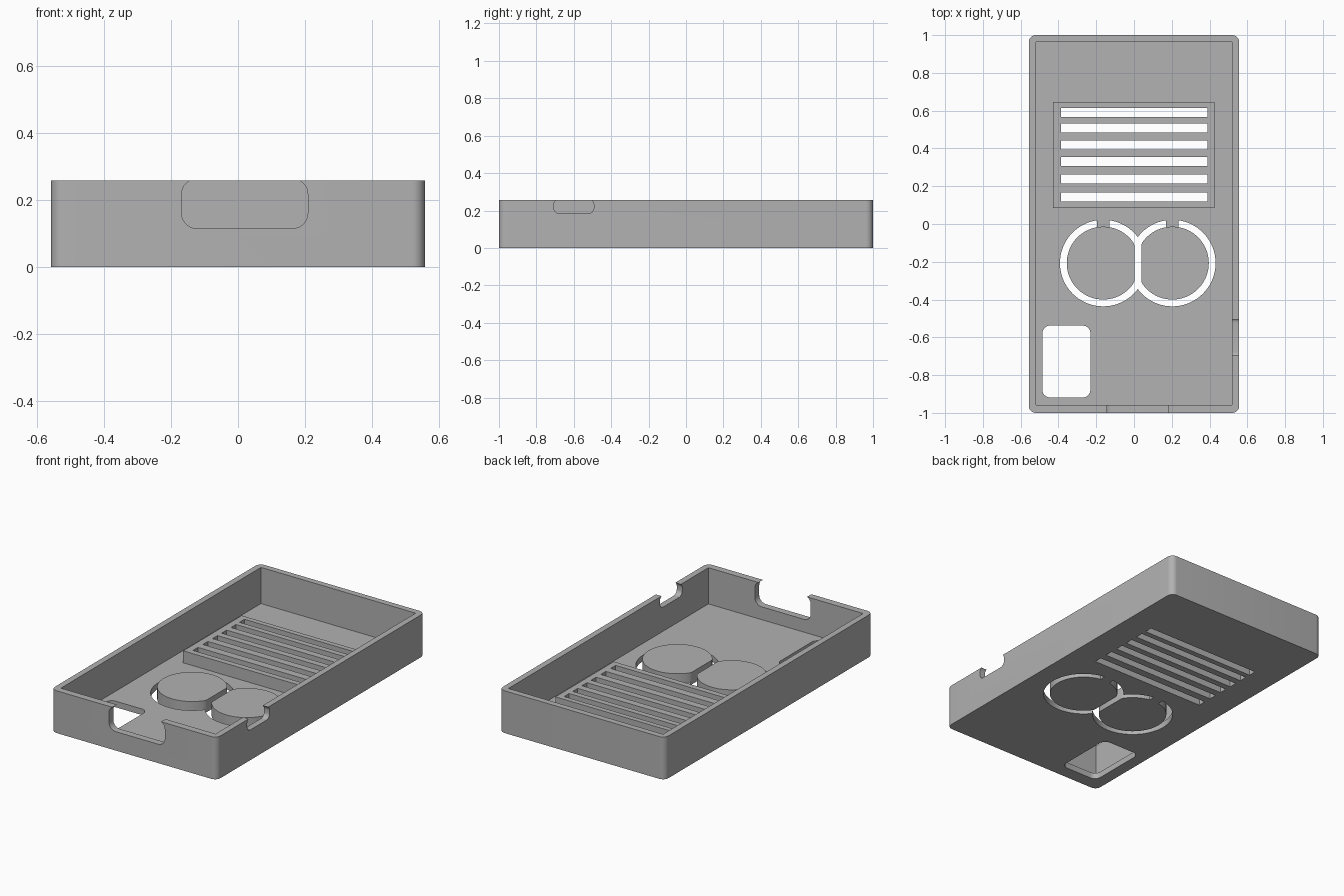
import bpy
import bmesh
from math import sin, cos, pi, radians
from mathutils import Vector

cube = bpy.data.objects.get("Cube")
if cube:
    bpy.data.objects.remove(cube, do_unlink=True)

GREY = (0.445, 0.445, 0.445, 1)
plastic = bpy.data.materials.new("grey plastic")
plastic.use_nodes = True
plastic.diffuse_color = GREY
plastic.node_tree.nodes["Principled BSDF"].inputs["Base Color"].default_value = GREY

HEIGHT, FLOOR, WALL = 0.257, 0.037, 0.037
HALF_X, HALF_Y = 0.557, 1.0


def rounded_rect(u0, u1, v0, v1, r=0, steps=8):
    """Counter-clockwise outline of a rectangle with rounded corners."""
    if not r:
        return [(u0, v0), (u1, v0), (u1, v1), (u0, v1)]
    centres = [(u1 - r, v1 - r), (u0 + r, v1 - r), (u0 + r, v0 + r), (u1 - r, v0 + r)]
    return [(cu + r * cos(pi / 2 * (q + i / steps)), cv + r * sin(pi / 2 * (q + i / steps)))
            for q, (cu, cv) in enumerate(centres) for i in range(steps + 1)]


def circle(cx, cy, r, n=72):
    return [(cx + r * cos(2 * pi * i / n), cy + r * sin(2 * pi * i / n)) for i in range(n)]


def prism(name, outline, low, high, axis="z"):
    """Extrude an outline along an axis."""
    place = {"z": lambda u, v, w: (u, v, w),
             "y": lambda u, v, w: (u, w, v),
             "x": lambda u, v, w: (w, u, v)}[axis]
    bm = bmesh.new()
    face = bm.faces.new([bm.verts.new(place(u, v, low)) for u, v in outline])
    grown = bmesh.ops.extrude_face_region(bm, geom=[face])["geom"]
    shift = Vector(place(0, 0, high - low))
    bmesh.ops.translate(bm, vec=shift, verts=[g for g in grown if isinstance(g, bmesh.types.BMVert)])
    bmesh.ops.recalc_face_normals(bm, faces=bm.faces)
    mesh = bpy.data.meshes.new(name)
    bm.to_mesh(mesh)
    bm.free()
    mesh.materials.append(plastic)
    obj = bpy.data.objects.new(name, mesh)
    bpy.context.collection.objects.link(obj)
    return obj


def cut(target, cutters):
    """Subtract the cutters and bake the result."""
    for cutter in cutters:
        cutter.hide_render = True
        mod = target.modifiers.new("cut", "BOOLEAN")
        mod.operation, mod.solver, mod.object = "DIFFERENCE", "EXACT", cutter
    evaluated = target.evaluated_get(bpy.context.evaluated_depsgraph_get())
    baked = bpy.data.meshes.new_from_object(evaluated)
    target.modifiers.clear()
    target.data = baked


# Tray shell and raised grille
tray = prism("tray", rounded_rect(-HALF_X, HALF_X, -HALF_Y, HALF_Y, 0.037), 0, HEIGHT)
grille = prism("speaker_grille", rounded_rect(-0.428, 0.426, 0.085, 0.646), FLOOR, 0.11)

# Grille slots, cut through both
slots = [prism("slot_cutter", rounded_rect(-0.387, 0.389, y - 0.024, y + 0.024), -0.1, 0.2)
         for y in (0.591, 0.509, 0.419, 0.332, 0.239, 0.144)]

# Cavity, floor window and the two wall openings
cavity = prism("cavity_cutter", rounded_rect(-HALF_X + WALL, HALF_X - WALL, -0.958, HALF_Y - WALL),
               FLOOR, 0.4)
window = prism("window_cutter", rounded_rect(-0.485, -0.231, -0.918, -0.538, 0.04), -0.1, 0.2)
front_port = prism("front_port_cutter", rounded_rect(-0.168, 0.208, 0.115, 0.262, 0.045),
                   -1.1, -0.9, "y")
side_port = prism("side_port_cutter", rounded_rect(-0.707, -0.493, 0.184, 0.262, 0.03),
                  0.45, 0.65, "x")

# Round clearances around the push buttons
BUTTON_Y, MID, SPREAD, GAP = -0.207, 0.02, 0.183, 0.0185
rings = [prism("ring_cutter", circle(MID + side * SPREAD, BUTTON_Y, 0.229), -0.1, 0.2)
         for side in (-1, 1)]

helpers = slots + [cavity, window, front_port, side_port] + rings
cut(tray, helpers)
cut(grille, slots)
for helper in helpers:
    bpy.data.objects.remove(helper, do_unlink=True)

# Push buttons with a flat inner side, each hung on a small hinge tab
parts = [tray, grille]
for side, name in ((-1, "right"), (1, "left")):
    cx = MID + side * SPREAD
    outline = [(MID + side * max(GAP, side * (x - MID)), y)
               for x, y in circle(cx, BUTTON_Y, 0.193)]
    # Merge the clipped points into one straight edge
    flat = [p for p in outline if abs(p[0] - MID) < GAP + 0.0001]
    ends = {min(flat, key=lambda p: p[1]), max(flat, key=lambda p: p[1])}
    outline = [p for p in outline if p not in flat or p in ends]
    parts.append(prism(name + "_button", outline, 0, 0.074))
    tab = rounded_rect(cx - 0.033, cx + 0.033, BUTTON_Y + 0.185, BUTTON_Y + 0.229)
    parts.append(prism(name + "_hinge_tab", tab, 0, FLOOR))

# Smooth curved sides, crisp edges
for part in parts:
    part.data.shade_smooth()
    part.data.set_sharp_from_angle(angle=radians(30))
